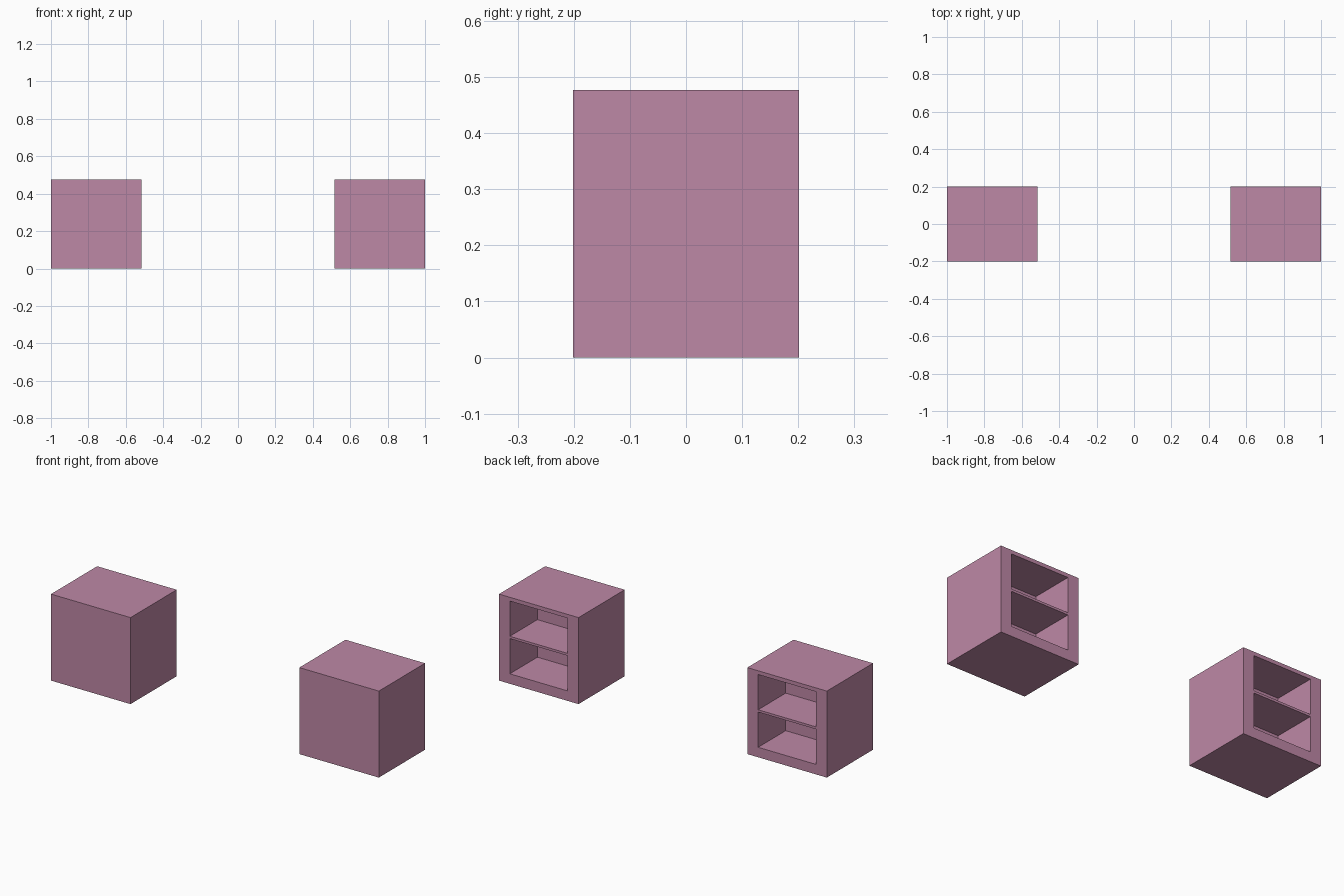
import bpy, bmesh
from mathutils import Vector

if "Cube" in bpy.data.objects:
    bpy.data.objects.remove(bpy.data.objects["Cube"])

# cabinet dimensions
X_IN, X_OUT = 0.515, 1.0
DEPTH, HEIGHT = 0.402, 0.477
MARGIN = 0.066                                   # side frame width on the back
SHELVES = [(0.055, 0.249), (0.262, 0.456)]       # opening z ranges
CAVITY = 0.24

pink = bpy.data.materials.new("dusty_pink")
pink.diffuse_color = (0.515, 0.246, 0.381, 1.0)
pink.use_nodes = True
pink.node_tree.nodes["Principled BSDF"].inputs["Base Color"].default_value = pink.diffuse_color


def make_cabinet(name, side):
    x0, x1 = sorted((side * X_IN, side * X_OUT))
    bm = bmesh.new()
    # solid body
    bmesh.ops.create_cube(bm, size=1.0)
    for v in bm.verts:
        v.co = Vector(((x0 + x1) / 2 + v.co.x * (x1 - x0),
                       v.co.y * DEPTH, (v.co.z + 0.5) * HEIGHT))
    bm.normal_update()

    # score the back face along the frame and shelf lines
    cuts = [(Vector((x, 0, 0)), Vector((1, 0, 0))) for x in (x0 + MARGIN, x1 - MARGIN)]
    cuts += [(Vector((0, 0, z)), Vector((0, 0, 1))) for pair in SHELVES for z in pair]
    for co, no in cuts:
        faces = [f for f in bm.faces if f.normal.y > 0.9]
        edges = {e for f in faces for e in f.edges}
        verts = {v for f in faces for v in f.verts}
        bmesh.ops.bisect_plane(bm, geom=faces + list(edges) + list(verts),
                               plane_co=co, plane_no=no)
        bm.normal_update()

    # push the open compartments inward
    def is_opening(f):
        c = f.calc_center_median()
        return (f.normal.y > 0.9 and x0 + MARGIN < c.x < x1 - MARGIN
                and any(a < c.z < b for a, b in SHELVES))

    cells = [f for f in bm.faces if is_opening(f)]
    floor = bmesh.ops.extrude_discrete_faces(bm, faces=cells)["faces"]
    bmesh.ops.translate(bm, verts=list({v for f in floor for v in f.verts}),
                        vec=(0, -CAVITY, 0))
    bmesh.ops.recalc_face_normals(bm, faces=bm.faces)

    mesh = bpy.data.meshes.new(name)
    bm.to_mesh(mesh)
    bm.free()
    mesh.materials.append(pink)
    bpy.context.collection.objects.link(bpy.data.objects.new(name, mesh))


# matching pair of cabinets
make_cabinet("left_cabinet", -1)
make_cabinet("right_cabinet", 1)
